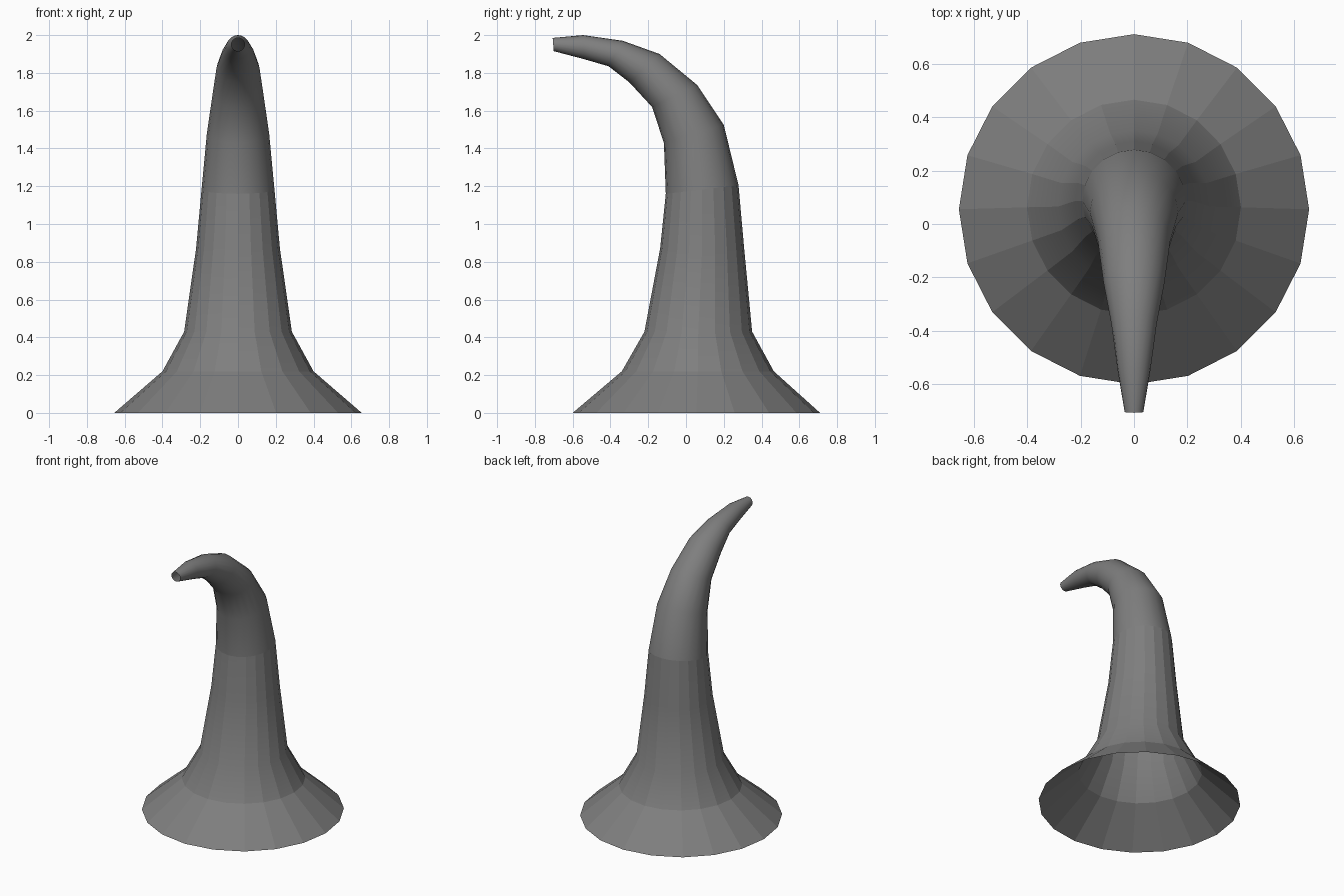
import bpy, bmesh
from math import sin, cos, tau
from mathutils import Vector

if "Cube" in bpy.data.objects:
    bpy.data.objects.remove(bpy.data.objects["Cube"])

SIDES = 20

# Rings along the bent cone: inner (y, z), outer (y, z), half width in x
RINGS = [
    ((-0.60, 0.00), (0.71, 0.00), 0.655),    # brim edge
    ((-0.34, 0.22), (0.465, 0.22), 0.40),
    ((-0.22, 0.43), (0.35, 0.43), 0.285),
    ((-0.137, 0.87), (0.308, 0.87), 0.222),
    ((-0.107, 1.16), (0.278, 1.205), 0.193),
    ((-0.117, 1.43), (0.20, 1.525), 0.165),  # start of the bend
    ((-0.18, 1.62), (0.06, 1.735), 0.136),
    ((-0.30, 1.75), (-0.14, 1.90), 0.114),
    ((-0.41, 1.835), (-0.335, 1.97), 0.085),
    ((-0.54, 1.873), (-0.545, 2.00), 0.062),
    ((-0.70, 1.915), (-0.706, 1.985), 0.035),  # open tip
]

felt = bpy.data.materials.new("dark_felt")
felt.diffuse_color = (0.21, 0.21, 0.21, 1)
felt.use_nodes = True
felt.node_tree.nodes["Principled BSDF"].inputs["Base Color"].default_value = felt.diffuse_color


def sleeve(name, rings, smooth, sharp_sides):
    """Skin a run of rings as one open tube."""
    bm = bmesh.new()
    loops = []
    for inner, outer, half in rings:
        a, b = Vector((0, *inner)), Vector((0, *outer))
        mid, arm = (a + b) / 2, (b - a) / 2
        side = Vector((half, 0, 0))
        loops.append([bm.verts.new(mid + side * cos(tau * i / SIDES) + arm * sin(tau * i / SIDES))
                      for i in range(SIDES)])
    for low, high in zip(loops, loops[1:]):
        for i in range(SIDES):
            j = (i + 1) % SIDES
            face = bm.faces.new((low[i], low[j], high[j], high[i]))
            face.smooth = smooth
            # Lengthwise creases keep the panels crisp
            bm.edges.get((low[i], high[i])).smooth = not sharp_sides
    mesh = bpy.data.meshes.new(name)
    bm.to_mesh(mesh)
    bm.free()
    mesh.materials.append(felt)
    bpy.context.collection.objects.link(bpy.data.objects.new(name, mesh))


sleeve("brim", RINGS[:2], False, True)
sleeve("crown", RINGS[1:5], True, True)
sleeve("curled_tip", RINGS[4:], True, False)
